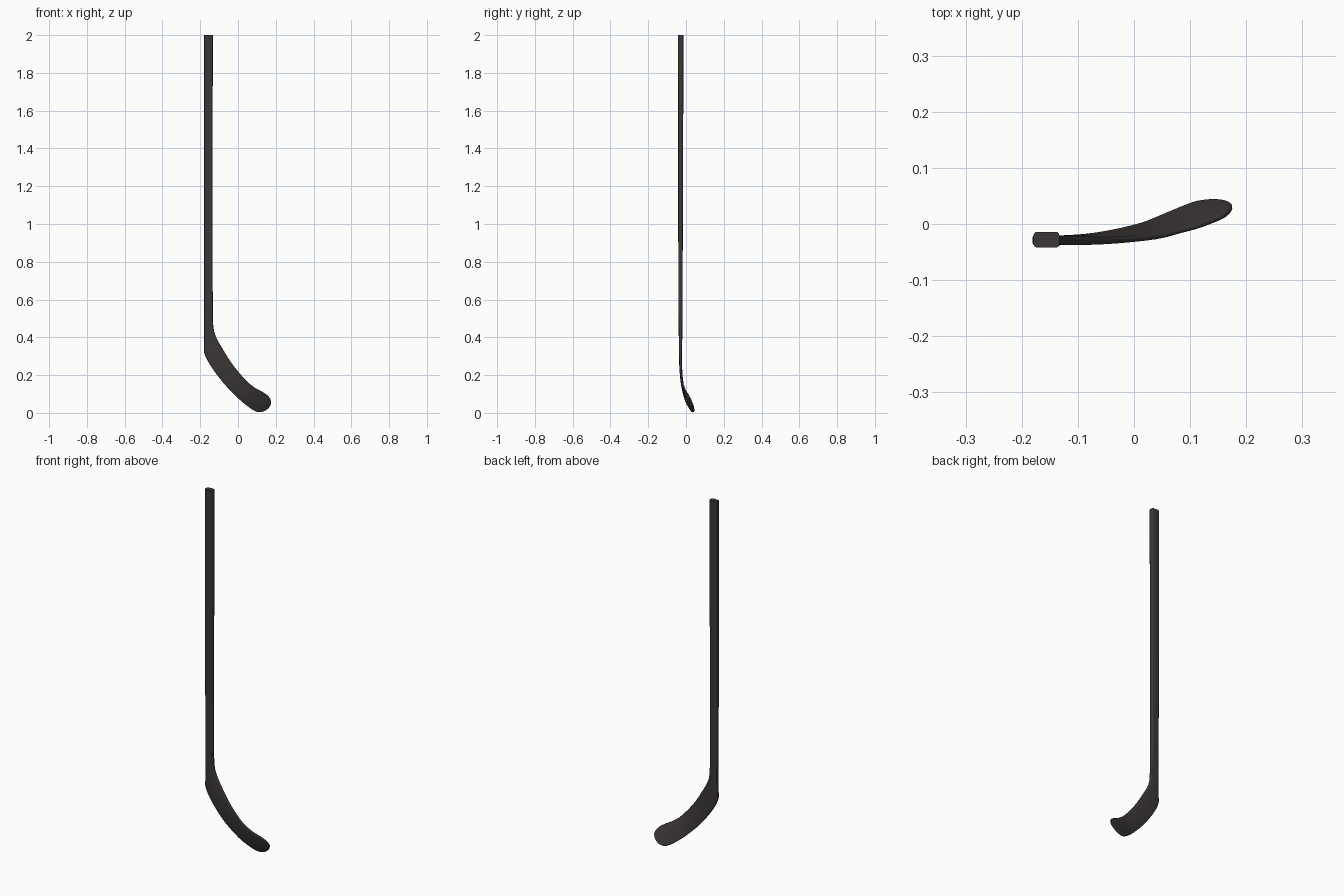
import bpy, bmesh, math
from mathutils import Vector

if "Cube" in bpy.data.objects:
    bpy.data.objects.remove(bpy.data.objects["Cube"])

# Stations: outer edge (x, y, z), inner edge (x, y, z), thickness
SHAFT = [
    ((-0.179, -0.028, 2.00), (-0.133, -0.028, 2.00), 0.028),
    ((-0.179, -0.028, 1.60), (-0.134, -0.028, 1.60), 0.027),
    ((-0.179, -0.029, 1.00), (-0.134, -0.029, 1.00), 0.025),
    ((-0.179, -0.029, 0.70), (-0.134, -0.029, 0.70), 0.022),
]
BLADE = [
    ((-0.179, -0.029, 0.45), (-0.133, -0.029, 0.52), 0.020),
    ((-0.179, -0.029, 0.37), (-0.130, -0.029, 0.455), 0.018),
    ((-0.178, -0.029, 0.315), (-0.118, -0.029, 0.405), 0.017),
    ((-0.140, -0.028, 0.242), (-0.085, -0.030, 0.345), 0.015),
    ((-0.071, -0.021, 0.151), (-0.030, -0.029, 0.258), 0.012),
    ((0.008, -0.003, 0.071), (0.040, -0.023, 0.174), 0.010),
    ((0.061, 0.018, 0.028), (0.085, -0.012, 0.136), 0.010),
    ((0.090, 0.030, 0.010), (0.115, -0.004, 0.119), 0.010),
    ((0.114, 0.038, 0.004), (0.137, 0.004, 0.106), 0.010),
    ((0.142, 0.041, 0.011), (0.158, 0.013, 0.091), 0.010),
    ((0.163, 0.039, 0.028), (0.170, 0.022, 0.075), 0.009),
    ((0.174, 0.033, 0.046), (0.175, 0.029, 0.060), 0.007),
]


def flat(s):
    return [*s[0], *s[1], s[2]]


def catmull(p, q, r, s, t):
    return [0.5 * (2 * b + (c - a) * t + (2 * a - 5 * b + 4 * c - d) * t * t
                   + (3 * b - a - 3 * c + d) * t ** 3)
            for a, b, c, d in zip(p, q, r, s)]


# Smoothly resample the blade stations
keys = [flat(s) for s in BLADE]
keys = [keys[0]] + keys + [keys[-1]]
stations = [flat(s) for s in SHAFT]
for i in range(1, len(keys) - 2):
    for k in range(5):
        stations.append(catmull(*keys[i - 1:i + 3], k / 5))
stations.append(keys[-1])

centres = [(Vector(s[:3]) + Vector(s[3:6])) / 2 for s in stations]


def section(i):
    """Rounded rectangle spanning the two edges of a station."""
    s = stations[i]
    a, b, th = Vector(s[:3]), Vector(s[3:6]), s[6]
    u = (b - a).normalized()
    tangent = centres[min(i + 1, len(centres) - 1)] - centres[max(i - 1, 0)]
    v = u.cross(tangent).normalized()
    half, h = (b - a).length / 2, th / 2
    r = min(0.0065, h * 0.85, half * 0.9)
    pts = []
    for c, (sx, sy) in enumerate(((1, 1), (-1, 1), (-1, -1), (1, -1))):
        for k in range(5):
            ang = math.radians(90 * c + 22.5 * k)
            pts.append(centres[i] + u * (sx * (half - r) + r * math.cos(ang))
                       + v * (sy * (h - r) + r * math.sin(ang)))
    return pts


# Shaft and curved blade as one continuous loft
bm = bmesh.new()
rings = [[bm.verts.new(p) for p in section(i)] for i in range(len(stations))]
n = len(rings[0])
for r0, r1 in zip(rings, rings[1:]):
    for j in range(n):
        bm.faces.new((r0[j], r0[(j + 1) % n], r1[(j + 1) % n], r1[j]))
bm.faces.new(rings[0])
bm.faces.new(rings[-1])
bmesh.ops.recalc_face_normals(bm, faces=bm.faces)
mesh = bpy.data.meshes.new("hockey_stick")
bm.to_mesh(mesh)
bm.free()

stick = bpy.data.objects.new("hockey_stick", mesh)
bpy.context.collection.objects.link(stick)
mat = bpy.data.materials.new("charcoal")
mat.diffuse_color = (0.044, 0.038, 0.037, 1)
mat.use_nodes = True
mat.node_tree.nodes["Principled BSDF"].inputs["Base Color"].default_value = mat.diffuse_color
mesh.materials.append(mat)

bpy.context.view_layer.objects.active = stick
stick.select_set(True)
bpy.ops.object.shade_smooth_by_angle(angle=math.radians(40))
